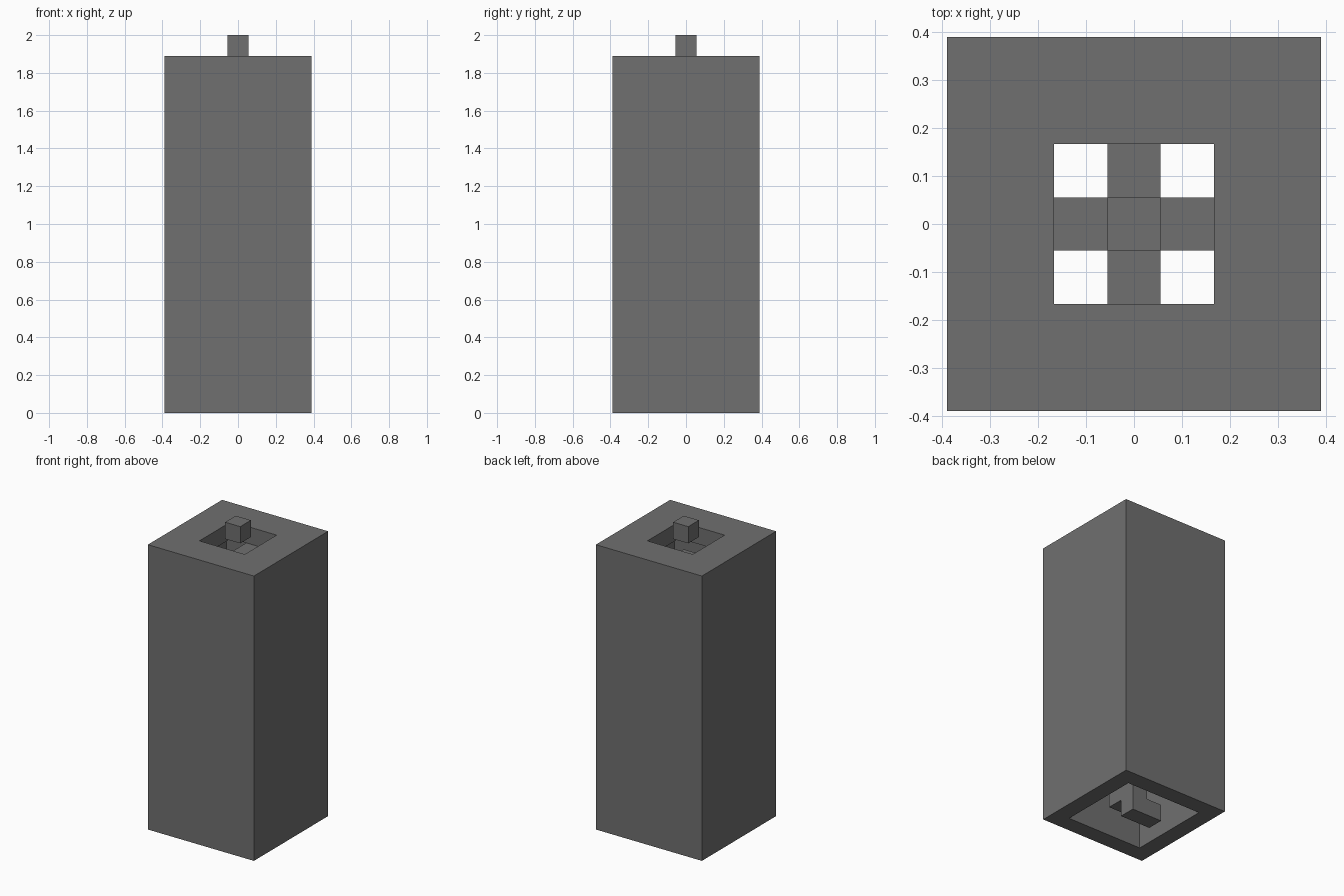
import bpy
import bmesh

old = bpy.data.objects.get("Cube")
if old:
    bpy.data.objects.remove(old, do_unlink=True)

U = 2 / 18          # one block
LEVELS = 16         # stair levels below the roof

grey = bpy.data.materials.new("dark_grey")
grey.use_nodes = True
color = (0.16, 0.16, 0.16, 1)
grey.diffuse_color = color
grey.node_tree.nodes["Principled BSDF"].inputs["Base Color"].default_value = color


def finish(name, bm):
    bmesh.ops.recalc_face_normals(bm, faces=bm.faces)
    mesh = bpy.data.meshes.new(name)
    bm.to_mesh(mesh)
    bm.free()
    mesh.materials.append(grey)
    obj = bpy.data.objects.new(name, mesh)
    bpy.context.collection.objects.link(obj)
    return obj


def block(name, center, size):
    """Box given in block units, resting on its lowest level."""
    bm = bmesh.new()
    bmesh.ops.create_cube(bm, size=U)
    for v in bm.verts:
        for i in range(3):
            v.co[i] = v.co[i] * size[i] + center[i] * U
    return finish(name, bm)


# Hollow tower: square rings joined from outside bottom round to inside bottom
bm = bmesh.new()
rings = []
for half, z in ((3.5, 0), (3.5, LEVELS + 1), (1.5, LEVELS + 1),
                (1.5, LEVELS), (2.5, LEVELS), (2.5, 0)):
    rings.append([bm.verts.new((x * half * U, y * half * U, z * U))
                  for x, y in ((-1, -1), (1, -1), (1, 1), (-1, 1))])
for a, b in zip(rings, rings[1:] + rings[:1]):
    for i in range(4):
        j = (i + 1) % 4
        bm.faces.new((a[i], a[j], b[j], b[i]))
finish("tower_shell", bm)

# Spiral stair: each level is a bar of two blocks, turned a quarter each time
arms = ((-1, 0), (0, -1), (1, 0), (0, 1))
for level in range(LEVELS):
    dx, dy = arms[level % 4]
    block(f"stair_bar_{level + 1}", (dx / 2, dy / 2, level + 0.5),
          (1 + abs(dx), 1 + abs(dy), 1))

# Separate block above the roof opening
block("top_block", (0, 0, LEVELS + 1.5), (1, 1, 1))
